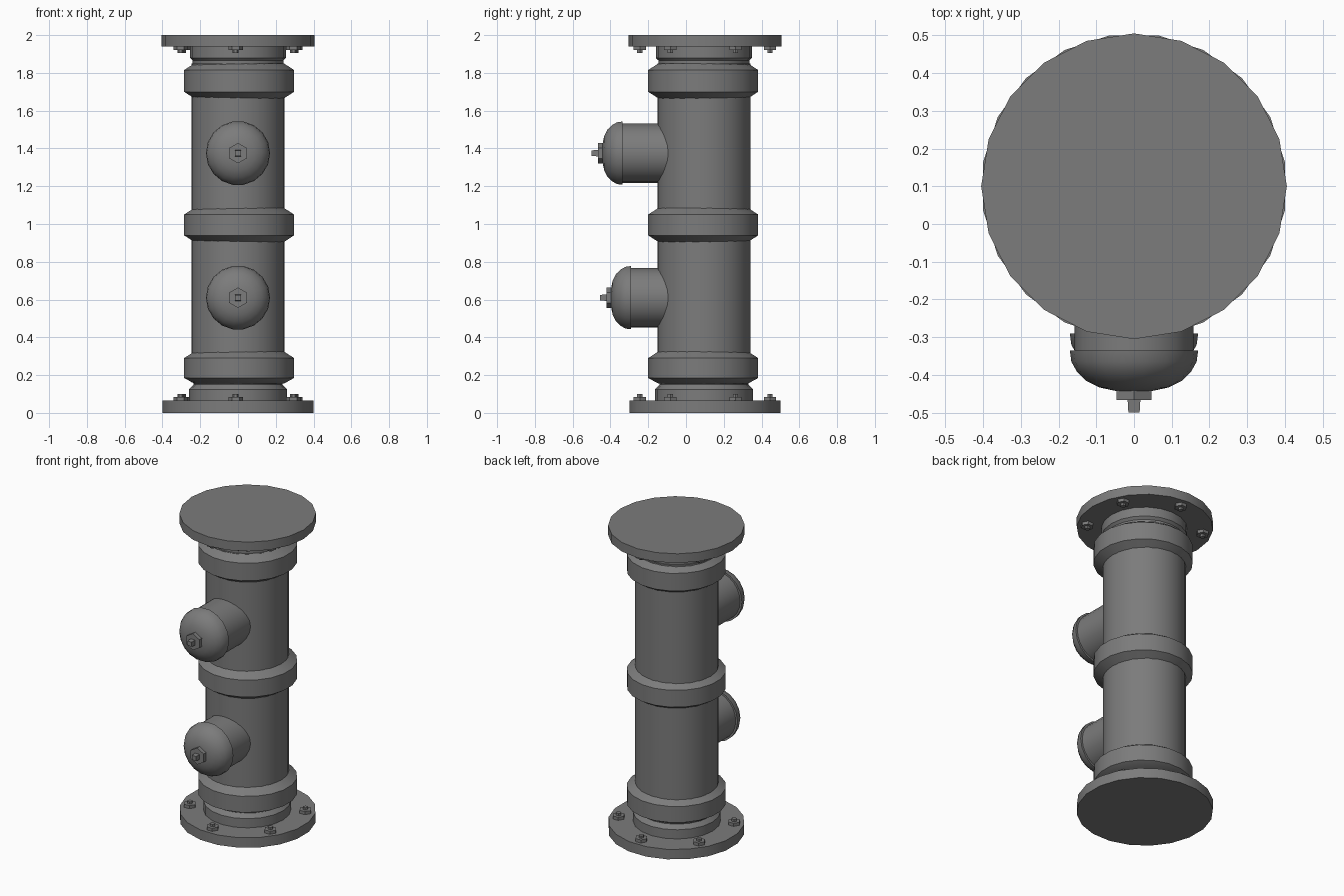
import bpy, bmesh, math
from mathutils import Matrix, Vector

cube = bpy.data.objects.get("Cube")
if cube:
    bpy.data.objects.remove(cube, do_unlink=True)

iron = bpy.data.materials.new("dark grey iron")
iron.use_nodes = True
GREY = (0.2, 0.2, 0.2, 1)
iron.diffuse_color = GREY
iron.node_tree.nodes["Principled BSDF"].inputs["Base Color"].default_value = GREY

AXIS_Y = 0.095                                   # column centre line
TO_FRONT = Matrix.Rotation(math.pi / 2, 4, 'X')  # lathe axis from +z to -y


def lathe(name, profile, sides, place, turn=0.0, smooth=35):
    """Revolve (radius, height) points into a closed solid."""
    bm = bmesh.new()
    rings = []
    for r, h in profile:
        rings.append([bm.verts.new((r * math.cos(turn + k * math.tau / sides),
                                    r * math.sin(turn + k * math.tau / sides), h))
                      for k in range(sides)])
    for a, b in zip(rings, rings[1:]):
        for k in range(sides):
            n = (k + 1) % sides
            bm.faces.new((a[k], a[n], b[n], b[k]))
    bm.faces.new(rings[0][::-1])
    bm.faces.new(rings[-1])
    bmesh.ops.recalc_face_normals(bm, faces=bm.faces)
    bm.transform(place)
    mesh = bpy.data.meshes.new(name)
    bm.to_mesh(mesh)
    bm.free()
    mesh.materials.append(iron)
    obj = bpy.data.objects.new(name, mesh)
    bpy.context.collection.objects.link(obj)
    if smooth:
        bpy.ops.object.select_all(action='DESELECT')
        obj.select_set(True)
        bpy.context.view_layer.objects.active = obj
        bpy.ops.object.shade_smooth_by_angle(angle=math.radians(smooth))
    return obj


def at(x, y, z):
    return Matrix.Translation(Vector((x, y, z)))


column = at(0, AXIS_Y, 0)

# Main pipe and the necks joining it to the flanges
lathe("main_pipe", [(0.247, 0.16), (0.247, 1.85)], 32, column)
lathe("bottom_neck", [(0.26, 0.06), (0.26, 0.125), (0.245, 0.14),
                      (0.235, 0.15), (0.235, 0.18)], 20, column)
lathe("top_neck", [(0.24, 1.82), (0.24, 1.865), (0.255, 1.88),
                   (0.255, 1.945)], 20, column)

# Bevelled collars around the pipe
for name, low, edge, shoulder, high in (
        ("bottom_collar", 0.155, 0.185, 0.29, 0.325),
        ("middle_collar", 0.905, 0.94, 1.05, 1.085),
        ("top_collar", 1.665, 1.70, 1.815, 1.85)):
    lathe(name, [(0.24, low), (0.295, edge), (0.295, shoulder), (0.24, high)],
          20, at(0.006, AXIS_Y - 0.004, 0), turn=math.pi / 20, smooth=30)

# End flanges with a ring of bolts on their inner faces
BOLT = [(0.038, -0.005), (0.038, 0.02)]
STUD = [(0.016, 0.015), (0.016, 0.035)]
for name, low, high, face, flip in (("bottom", 0, 0.065, 0.065, 0),
                                    ("top", 1.94, 2, 1.94, math.pi)):
    lathe(name + "_flange", [(0.405, low), (0.405, high)], 20,
          at(0, 0.1, 0), turn=math.pi / 2 if flip else math.pi / 20)
    for i in range(6):
        a = math.radians(-92 + 60 * i)
        place = (at(0.345 * math.cos(a), 0.1 + 0.345 * math.sin(a), face)
                 @ Matrix.Rotation(flip, 4, 'X'))
        lathe(f"{name}_bolt_{i + 1}", BOLT, 6, place, smooth=0)
        lathe(f"{name}_bolt_stud_{i + 1}", STUD, 6, place, smooth=0)

# Two capped outlets on the front; heights run forward from the cap rim
DOME = [(0.155, 0), (0.17, 0), (0.166, 0.03), (0.152, 0.055),
        (0.128, 0.08), (0.092, 0.098), (0.05, 0.107)]
for name, rim_y, z in (("upper", -0.335, 1.375), ("lower", -0.29, 0.61)):
    place = at(0, rim_y, z) @ TO_FRONT
    lathe(name + "_outlet", [(0.157, rim_y), (0.157, 0.02)], 24, place)
    lathe(name + "_outlet_cap", DOME, 18, place)
    lathe(name + "_cap_nut", [(0.054, 0.09), (0.054, 0.132)], 6, place,
          turn=math.pi / 2, smooth=0)
    lathe(name + "_cap_stud", [(0.024, 0.13), (0.021, 0.165)], 4, place,
          turn=math.pi / 4, smooth=0)
